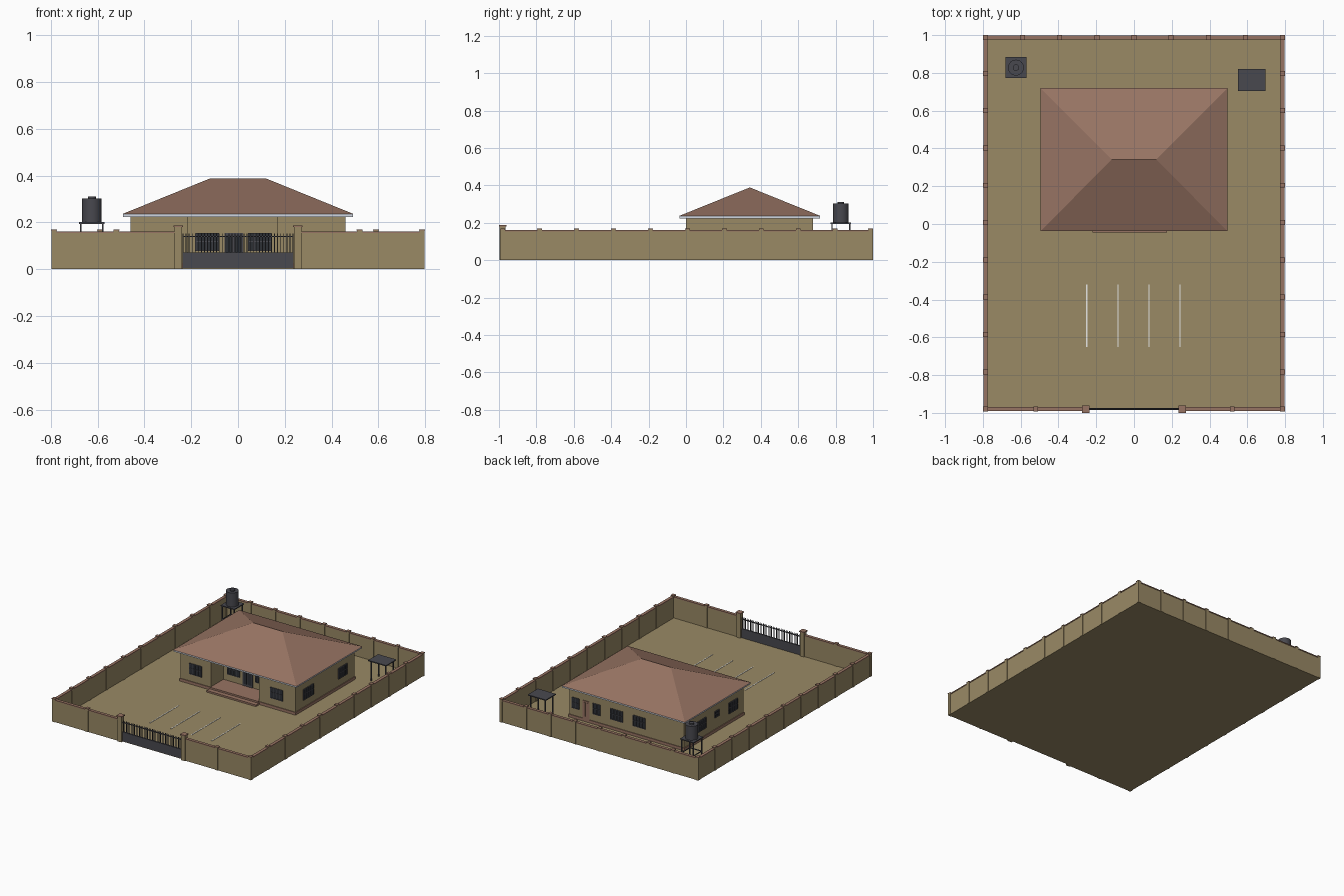
import bpy, bmesh, math
from mathutils import Matrix, Vector

if "Cube" in bpy.data.objects:
    bpy.data.objects.remove(bpy.data.objects["Cube"])


def material(name, r, g, b):
    m = bpy.data.materials.new(name)
    m.use_nodes = True
    col = [(c / 255) ** 2.2 for c in (r, g, b)] + [1]
    m.diffuse_color = col
    m.node_tree.nodes["Principled BSDF"].inputs["Base Color"].default_value = col
    return m


TAN = material("tan render", 152, 136, 101)
RED = material("terracotta", 150, 115, 99)
METAL = material("dark metal", 74, 74, 80)
GLASS = material("dark glass", 48, 51, 56)
PALE = material("pale fascia", 208, 214, 224)
WHITE = material("white paint", 235, 235, 232)


def finish(name, bm, mat):
    bmesh.ops.recalc_face_normals(bm, faces=bm.faces)
    me = bpy.data.meshes.new(name)
    bm.to_mesh(me)
    bm.free()
    me.materials.append(mat)
    ob = bpy.data.objects.new(name, me)
    bpy.context.collection.objects.link(ob)
    return ob


def boxes(name, mat, items, matrix=None):
    """One object from (x0, x1, y0, y1, z0, z1) boxes."""
    bm = bmesh.new()
    for x0, x1, y0, y1, z0, z1 in items:
        mid = Vector((x0 + x1, y0 + y1, z0 + z1)) / 2
        size = Matrix.Diagonal((x1 - x0, y1 - y0, z1 - z0, 1))
        bmesh.ops.create_cube(bm, size=1, matrix=Matrix.Translation(mid) @ size)
    if matrix:
        bm.transform(matrix)
    return finish(name, bm, mat)


def prism(name, mat, outline, z0, z1):
    bm = bmesh.new()
    face = bm.faces.new([bm.verts.new((x, y, z0)) for x, y in outline])
    top = bmesh.ops.extrude_face_region(bm, geom=[face])["geom"]
    bmesh.ops.translate(bm, vec=(0, 0, z1 - z0),
                        verts=[v for v in top if isinstance(v, bmesh.types.BMVert)])
    return finish(name, bm, mat)


def post(x, y, half, z0, z1):
    return (x - half, x + half, y - half, y + half, z0, z1)


# Compound ground and parking lines
WX, WY = 0.787, 0.98
boxes("ground", TAN, [(-WX, WX, -WY, WY + 0.008, 0, 0.006)])
boxes("parking_lines", WHITE, [(x - 0.003, x + 0.003, -0.65, -0.32, 0.006, 0.008)
                               for x in (-0.25, -0.085, 0.08, 0.243)])

# Boundary wall, coping and piers
GATE = 0.255


def wall_runs(half, z0, z1):
    runs = [(-WX, WX, WY - half + 0.007, WY + half + 0.007, z0, z1)]
    for s in (-1, 1):
        runs.append((s * WX - half, s * WX + half, -WY, WY, z0, z1))
        a, b = sorted((s * GATE, s * WX))
        runs.append((a, b, -WY - half, -WY + half, z0, z1))
    return runs


boxes("boundary_wall", TAN, wall_runs(0.008, 0, 0.154))
boxes("wall_coping", RED, wall_runs(0.011, 0.154, 0.161))
spots = [(-WX + i * WX / 4, WY + 0.007) for i in range(9)]
spots += [(s * WX, -WY + i * 0.1975) for s in (-1, 1) for i in range(10)]
spots += [(-0.52, -WY), (0.52, -WY)]
boxes("wall_piers", TAN, [post(x, y, 0.0115, 0, 0.165) for x, y in spots])
boxes("pier_caps", RED, [post(x, y, 0.013, 0.165, 0.169) for x, y in spots])
boxes("gate_pillars", TAN, [post(s * GATE, -WY, 0.016, 0, 0.18) for s in (-1, 1)])
boxes("gate_pillar_caps", RED, [post(s * GATE, -WY, 0.02, 0.18, 0.188) for s in (-1, 1)])

# Gate: solid lower panel, rails and upright bars
G = 0.237
bars = [(-G, G, -WY - 0.005, -WY + 0.005, 0.006, 0.072),
        (-G, G, -WY - 0.003, -WY + 0.003, 0.137, 0.143)]
bars += [post(-G + 0.002 + i * (2 * G - 0.004) / 36, -WY, 0.0018, 0.07, 0.153) for i in range(37)]
boxes("gate", METAL, bars)

# House walls with a recessed porch
L, R, F, B, D = -0.215, 0.167, 0.0, 0.678, 0.14
H = 0.46


def house_outline(g):
    return [(-H - g, F - g), (L + g, F - g), (L + g, D - g), (R - g, D - g),
            (R - g, F - g), (H + g, F - g), (H + g, B + g), (-H - g, B + g)]


prism("house_walls", TAN, house_outline(0), 0.006, 0.226)
prism("house_plinth", RED, house_outline(0.005), 0.006, 0.026)
boxes("porch_floor", RED, [(L, R, -0.012, D, 0.006, 0.03)])
boxes("porch_step", RED, [(L - 0.005, R + 0.008, -0.045, 0, 0.006, 0.018)])

# Hipped roof and fascia
EX, EY0, EY1 = 0.492, -0.035, 0.717
RIDGE_X, RIDGE_Y = 0.118, 0.341
boxes("fascia", PALE, [(-EX, EX, EY0, EY1, 0.224, 0.236)])
bm = bmesh.new()
fl, fr, br, bl, rl, rr = [bm.verts.new(p) for p in (
    (-EX - 0.003, EY0 - 0.003, 0.236), (EX + 0.003, EY0 - 0.003, 0.236),
    (EX + 0.003, EY1 + 0.003, 0.236), (-EX - 0.003, EY1 + 0.003, 0.236),
    (-RIDGE_X, RIDGE_Y, 0.389), (RIDGE_X, RIDGE_Y, 0.389))]
for f in ((fl, fr, rr, rl), (br, bl, rl, rr), (fr, br, rr), (bl, fl, rl), (fl, bl, br, fr)):
    bm.faces.new(f)
finish("hipped_roof", bm, RED)


# Windows and doors, built facing -y and turned onto their wall
def place(x, y, turn):
    return Matrix.Translation((x, y, 0)) @ Matrix.Rotation(math.radians(turn), 4, "Z")


def window(name, x, y, turn, w, z0=0.078, z1=0.156):
    m, h, t = place(x, y, turn), w / 2, 0.004
    boxes(name + "_glass", GLASS, [(-h, h, -0.003, 0.002, z0, z1)], m)
    frame = [(-h, h, -0.007, 0, z, z + t) for z in (z0, (z0 + z1) / 2, z1 - t)]
    n = max(2, round(w / 0.026))
    frame += [(-h + i * (w - t) / n, -h + i * (w - t) / n + t, -0.007, 0, z0, z1)
              for i in range(n + 1)]
    boxes(name + "_grille", METAL, frame, m)


def door(name, x, y, turn, w, mat):
    m, h = place(x, y, turn), w / 2
    boxes(name, mat, [(-h, h, -0.005, 0.002, 0.026, 0.156)], m)
    boxes(name + "_panels", GLASS if mat == METAL else mat,
          [(s * w / 4 - w * 0.17, s * w / 4 + w * 0.17, -0.007, 0, 0.045, 0.145)
           for s in (-1, 1)], m)


for x, w in ((-0.34, 0.1), (0.31, 0.1)):
    window("front_window", x, F, 0, w)
for x in (-0.132, 0.093):
    window("porch_window", x, D, 0, 0.1)
door("front_door", -0.018, D, 0, 0.078, METAL)
for y, w in ((0.145, 0.12), (0.54, 0.1)):
    window("left_window", H, y, 90, w)
for x, w in ((0.41, 0.06), (0.24, 0.06), (0.08, 0.1), (-0.1, 0.1)):
    window("back_window", x, B, 180, w)
door("back_door", 0.325, B, 180, 0.055, RED)
window("right_window", -H, 0.12, -90, 0.1)
window("right_window", -H, 0.48, -90, 0.1)
window("right_small_window", -H, 0.306, -90, 0.05, 0.11, 0.156)

# Water tank on its stand
TX, TY = -0.625, 0.828
stand = [post(TX, TY, 0.055, 0.194, 0.201)]
stand += [post(TX + a * 0.047, TY + b * 0.047, 0.0035, 0.006, 0.195)
          for a in (-1, 1) for b in (-1, 1)]
for s in (-1, 1):
    e = s * 0.047
    stand.append((TX - 0.047, TX + 0.047, TY + e - 0.002, TY + e + 0.002, 0.095, 0.101))
    stand.append((TX + e - 0.002, TX + e + 0.002, TY - 0.047, TY + 0.047, 0.095, 0.101))
boxes("tank_stand", METAL, stand)
bm = bmesh.new()
for r, z0, z1 in ((0.042, 0.201, 0.302), (0.017, 0.302, 0.311)):
    bmesh.ops.create_cone(bm, cap_ends=True, segments=24, radius1=r, radius2=r, depth=z1 - z0,
                          matrix=Matrix.Translation((TX, TY, (z0 + z1) / 2)))
tank = finish("water_tank", bm, METAL)
bpy.context.view_layer.objects.active = tank
tank.select_set(True)
bpy.ops.object.shade_smooth_by_angle(angle=math.radians(35))

# Small canopy on four posts
boxes("canopy_roof", METAL, [(0.55, 0.695, 0.705, 0.82, 0.15, 0.157)])
boxes("canopy_posts", METAL, [post(x, y, 0.0035, 0.006, 0.151)
                              for x in (0.565, 0.68) for y in (0.72, 0.805)])
